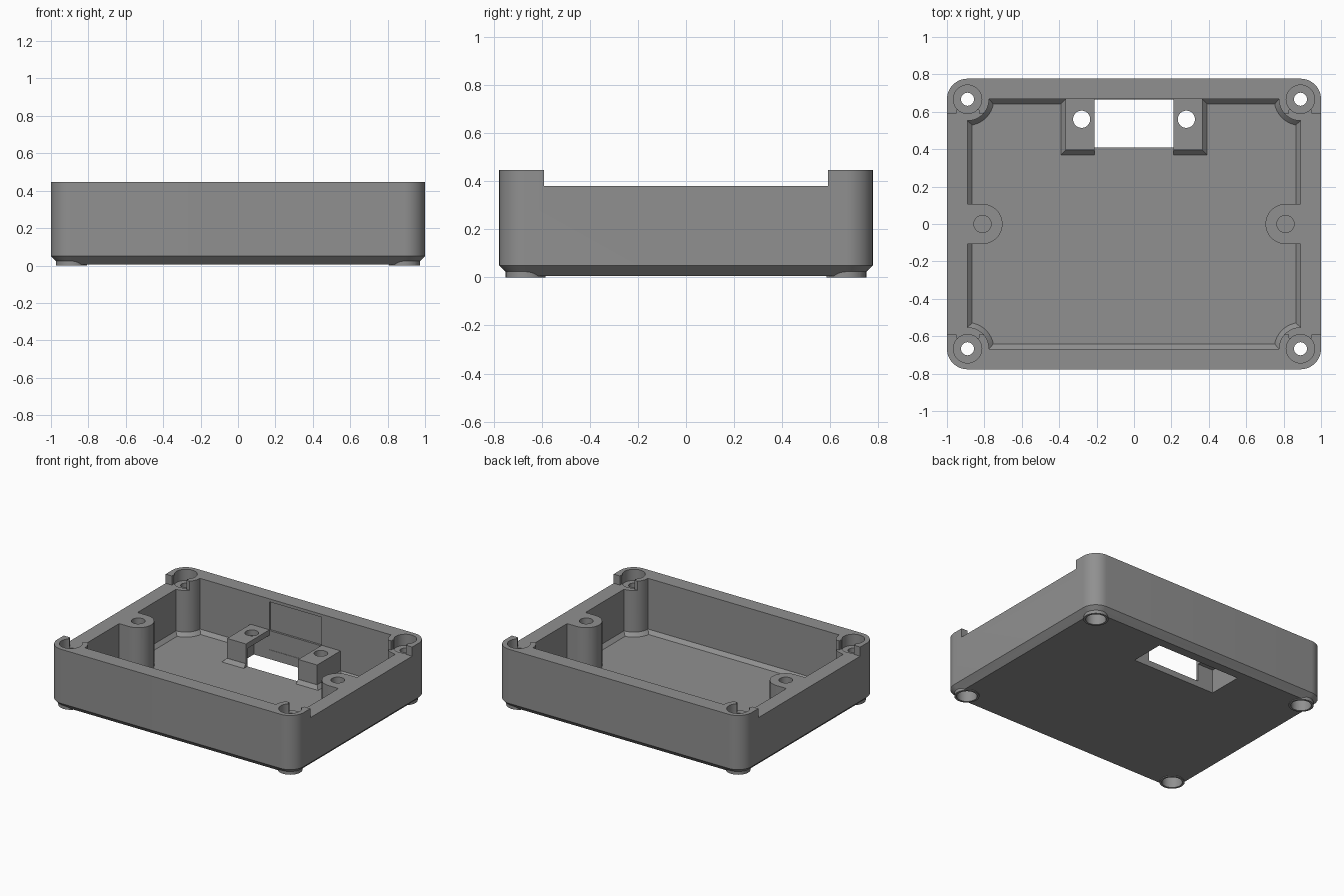
import bpy, bmesh, math

if "Cube" in bpy.data.objects:
    bpy.data.objects.remove(bpy.data.objects["Cube"])

HX, HY, TOP = 1.0, 0.777, 0.447      # outer half sizes and rim height
CX, CY = 0.89, 0.667                 # corner screw axis, also the inner wall planes
FLOOR, LOW = 0.05, 0.38              # inner floor and lowered side rim

grey = bpy.data.materials.new("grey plastic")
grey.diffuse_color = (0.28, 0.28, 0.28, 1)
grey.use_nodes = True
grey.node_tree.nodes["Principled BSDF"].inputs["Base Color"].default_value = grey.diffuse_color


def loft(name, rings):
    """Closed solid through rings of equal point count."""
    bm = bmesh.new()
    vs = [[bm.verts.new(p) for p in r] for r in rings]
    n = len(vs[0])
    for a, b in zip(vs, vs[1:]):
        for i in range(n):
            j = (i + 1) % n
            bm.faces.new((a[i], a[j], b[j], b[i]))
    bm.faces.new(vs[0][::-1])
    bm.faces.new(vs[-1])
    bmesh.ops.recalc_face_normals(bm, faces=bm.faces)
    me = bpy.data.meshes.new(name)
    bm.to_mesh(me)
    bm.free()
    ob = bpy.data.objects.new(name, me)
    bpy.context.collection.objects.link(ob)
    me.materials.append(grey)
    return ob


def rect(x0, x1, y0, y1, z):
    return [(x0, y0, z), (x1, y0, z), (x1, y1, z), (x0, y1, z)]


def box(x0, x1, y0, y1, z0, z1):
    return loft("box", [rect(x0, x1, y0, y1, z0), rect(x0, x1, y0, y1, z1)])


def cyl(x, y, r, z0, z1, n=40):
    ring = [(x + r * math.cos(math.tau * i / n), y + r * math.sin(math.tau * i / n))
            for i in range(n)]
    return loft("cylinder", [[(*p, z) for p in ring] for z in (z0, z1)])


def rounded(d, z, r=0.11, n=12):
    """Outer outline, inset by d."""
    pts = []
    for k, (sx, sy) in enumerate([(1, 1), (-1, 1), (-1, -1), (1, -1)]):
        for i in range(n + 1):
            a = math.pi / 2 * (k + i / n)
            pts.append((sx * (HX - r) + (r - d) * math.cos(a),
                        sy * (HY - r) + (r - d) * math.sin(a), z))
    return pts


def cavity(d, z, n=12):
    """Inner outline, inset by d, with round corner pillars left standing."""
    r = 0.115 + d
    t = math.asin(d / r)
    quarter = [(CX - r * math.sin(t + (math.pi / 2 - 2 * t) * i / n),
                CY - r * math.cos(t + (math.pi / 2 - 2 * t) * i / n)) for i in range(n + 1)]
    pts = []
    for sx, sy in [(1, 1), (-1, 1), (-1, -1), (1, -1)]:
        q = quarter if sx * sy > 0 else quarter[::-1]
        pts += [(sx * x, sy * y, z) for x, y in q]
    return pts


def apply_boolean(body, op, parts):
    for p in parts:
        m = body.modifiers.new("bool", 'BOOLEAN')
        m.operation, m.solver, m.object = op, 'EXACT', p
        bpy.context.view_layer.objects.active = body
        bpy.ops.object.modifier_apply(modifier=m.name)
        bpy.data.objects.remove(p, do_unlink=True)


corners = [(sx * CX, sy * CY) for sx in (-1, 1) for sy in (-1, 1)]

# outer shell with chamfered underside, round feet, hollow interior
case = loft("enclosure_base", [rounded(0.045, 0.006), rounded(0, 0.05), rounded(0, TOP)])
apply_boolean(case, 'UNION', [cyl(x, y, 0.083, 0, 0.045) for x, y in corners])
apply_boolean(case, 'DIFFERENCE', [loft("cavity", [
    cavity(0.025, FLOOR), cavity(0, FLOOR + 0.025), cavity(0, TOP + 0.1)])])

adds, cuts = [], []
for s in (-1, 1):
    # side screw boss joined to the wall
    adds.append(cyl(s * 0.81, 0, 0.107, 0.03, LOW + 0.02))
    adds.append(box(*sorted((s * 0.81, s * 0.95)), -0.107, 0.107, 0.032, LOW + 0.02))
    cuts.append(cyl(s * 0.81, 0, 0.046, 0.15, TOP + 0.1))
    # connector post with a sloped skirt
    adds.append(box(*sorted((s * 0.212, s * 0.365)), 0.395, 0.70, 0.031, 0.22))
    adds.append(loft("skirt", [
        rect(*sorted((s * 0.212, s * 0.390)), 0.370, 0.69, 0.034),
        rect(*sorted((s * 0.212, s * 0.390)), 0.370, 0.69, FLOOR),
        rect(*sorted((s * 0.212, s * 0.366)), 0.394, 0.69, FLOOR + 0.025)]))
    cuts.append(cyl(s * 0.28, 0.56, 0.046, 0.1, 0.3))
apply_boolean(case, 'UNION', adds)

# lowered side rims, connector opening under the posts, shallow recess in the back wall
cuts.append(box(-1.2, 1.2, -0.59, 0.59, LOW, TOP + 0.2))
cuts.append(box(-0.338, 0.338, 0.41, 0.666, -0.1, 0.18))
cuts.append(box(-0.212, 0.212, 0.60, 0.682, 0.215, 0.425))
# corner screw holes: top seat, its inner gap, through hole, foot counterbore
for x, y in corners:
    sy = 1 if y > 0 else -1
    cuts.append(cyl(x, y, 0.076, 0.365, TOP + 0.1))
    cuts.append(box(x - 0.06, x + 0.06, *sorted((sy * 0.57, sy * 0.61)), LOW, TOP + 0.12))
    cuts.append(cyl(x, y, 0.035, -0.1, TOP + 0.15, 28))
    cuts.append(cyl(x, y, 0.068, -0.12, 0.12))
apply_boolean(case, 'DIFFERENCE', cuts)

bpy.ops.object.select_all(action='DESELECT')
case.select_set(True)
bpy.context.view_layer.objects.active = case
bpy.ops.object.shade_smooth_by_angle(angle=math.radians(30))
